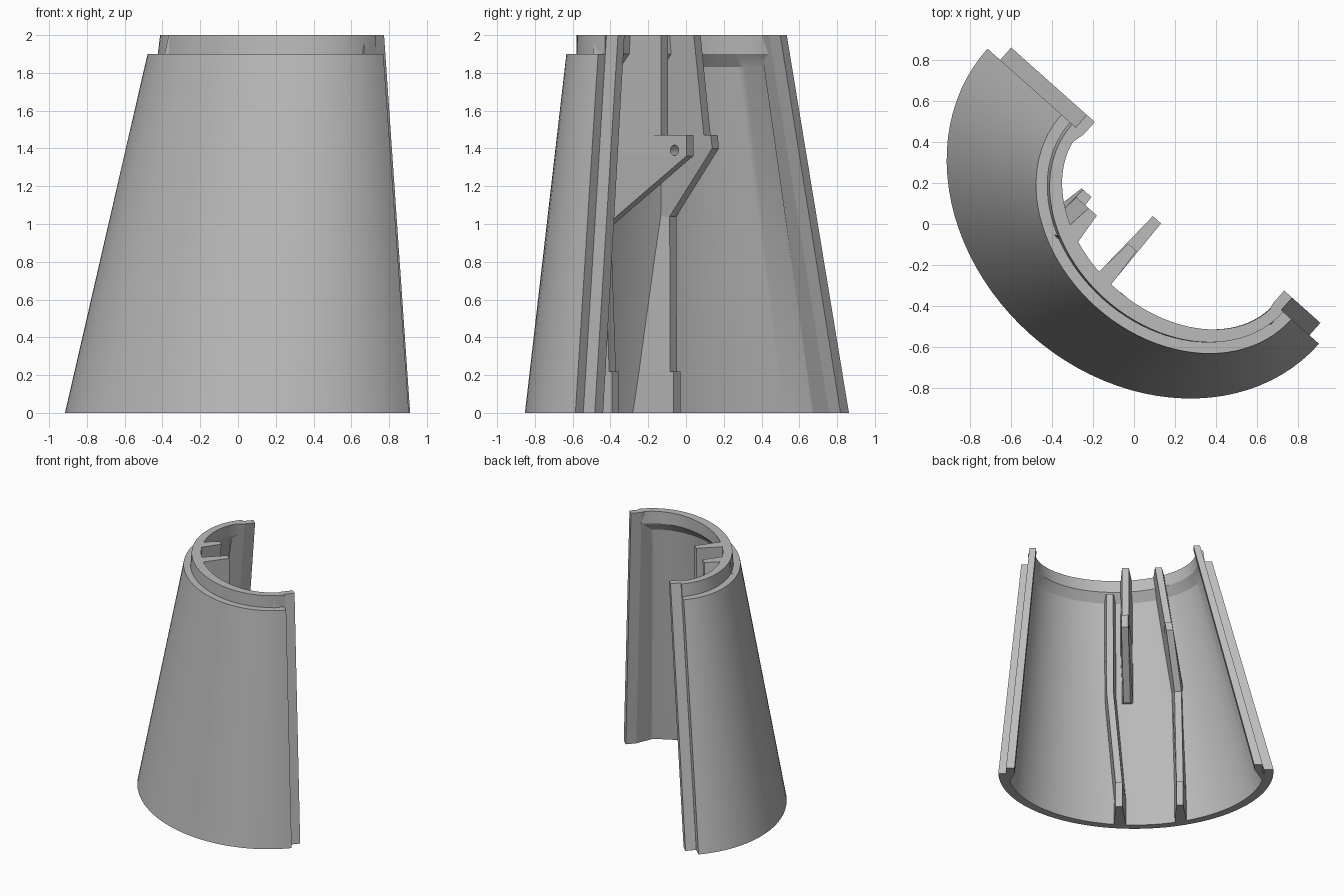
import bpy, bmesh, math
from mathutils import Vector

if "Cube" in bpy.data.objects:
    bpy.data.objects.remove(bpy.data.objects["Cube"])

grey = bpy.data.materials.new("plain grey")
grey.use_nodes = True
grey.diffuse_color = (0.5, 0.5, 0.5, 1)
grey.node_tree.nodes["Principled BSDF"].inputs["Base Color"].default_value = (0.5, 0.5, 0.5, 1)

CUT = -0.164      # plane where the outer wall ends
TONGUE = -0.245   # plane where the tongues end
AXIS = -0.16      # depth of the oval's axis


def place(u, v, z):
    """u runs along the opening, v runs outward from it."""
    return Vector((0.747 * u - 0.665 * v, -0.665 * u - 0.747 * v, z))


def centre(z):
    return -0.02 + 0.08 * z


def inner_oval(z):
    return 1.01 - 0.175 * z, 0.84 - 0.175 * z


def wall_v(u, z):
    a, b = inner_oval(z)
    return AXIS + b * math.sqrt(1 - ((u - centre(z)) / a) ** 2)


def loft(name, rings, smooth=False):
    """Join closed rings of equal length and cap both ends."""
    bm = bmesh.new()
    rows = [[bm.verts.new(p) for p in ring] for ring in rings]
    n = len(rows[0])
    for a, b in zip(rows, rows[1:]):
        for i in range(n):
            j = (i + 1) % n
            bm.faces.new((a[i], a[j], b[j], b[i]))
    bm.faces.new(rows[0])
    bm.faces.new(rows[-1][::-1])
    bmesh.ops.remove_doubles(bm, verts=bm.verts, dist=0.0001)
    bmesh.ops.recalc_face_normals(bm, faces=bm.faces)
    mesh = bpy.data.meshes.new(name)
    bm.to_mesh(mesh)
    bm.free()
    obj = bpy.data.objects.new(name, mesh)
    bpy.context.collection.objects.link(obj)
    mesh.materials.append(grey)
    if smooth:
        bpy.ops.object.select_all(action='DESELECT')
        obj.select_set(True)
        bpy.context.view_layer.objects.active = obj
        bpy.ops.object.shade_smooth_by_angle(angle=math.radians(25))
    return obj


# Leaning half-oval wall with a stepped rim: (half width, depth, z)
profile = [(1.085, 0.9, 0), (0.752, 0.587, 1.9), (0.695, 0.535, 1.9), (0.69, 0.528, 2),
           (0.635, 0.455, 2), (0.64, 0.46, 1.9),
           (*inner_oval(1.83), 1.83), (*inner_oval(0), 0)]
STEPS = 48
rings = []
for k in range(STEPS + 1):
    ring = []
    for a, b, z in profile:
        start = math.asin((CUT - AXIS) / b)
        t = start + (math.pi - 2 * start) * k / STEPS
        ring.append(place(centre(z) + a * math.cos(t), AXIS + b * math.sin(t), z))
    rings.append(ring)
loft("shell_wall", rings, smooth=True)

# Tongues along both long edges, blending back into the wall
for side, label in ((-1, "right"), (1, "left")):
    rings = []
    for z, mid, outer, inner, heel, back in ((0, -0.01, 1.012, 0.945, 1.0, 0),
                                             (2, 0.145, 0.672, 0.62, 0.64, -0.08)):
        uo, ui, uh = mid + side * outer, mid + side * inner, mid + side * heel
        rings.append([place(uo, TONGUE, z), place(ui, TONGUE, z),
                      place(ui, CUT, z), place(uh, back, z), place(uo, back, z)])
    loft(label + "_tongue", rings)


def rib(name, levels, tip=0.027, root=0.048):
    """Upright fin from the wall to a stepped inner edge: (z, u, tip v)."""
    rings = []
    for z, u, v in levels:
        back = wall_v(u, z) + 0.02
        rings.append([place(u - tip, v, z), place(u + tip, v, z),
                      place(u + root, back, z), place(u - root, back, z)])
    return loft(name, rings)


# Short hooked rib, tall hooked rib and low guide rib
short_rib = rib("short_hooked_rib", [
    (1.0, 0.07, 0.47), (1.36, 0.07, -0.09), (1.47, 0.07, -0.09),
    (1.47, 0.07, 0.09), (2, 0.07, 0.09)])
rib("tall_hooked_rib", [
    (0, -0.35, 0.375), (0.22, -0.35, 0.375), (0.22, -0.35, 0.4),
    (1.04, -0.335, 0.39), (1.4, -0.28, 0.04), (1.47, -0.27, 0.04),
    (1.47, -0.27, 0.09), (2, -0.19, 0.09)])
rib("low_guide_rib", [
    (0, 0.13, 0.385), (0.22, 0.13, 0.385), (0.22, 0.13, 0.405),
    (1.04, 0.2, 0.38), (1.88, 0.2, 0.292)])

# Pin hole through the short hooked rib
hole_rings = []
for u in (-0.1, 0.25):
    hole_rings.append([place(u, 0.028 * math.cos(t * math.pi / 8) - 0.008,
                             1.39 + 0.028 * math.sin(t * math.pi / 8)) for t in range(16)])
cutter = loft("pin_hole_cutter", hole_rings)
cutter.hide_render = True
cutter.hide_viewport = True
cutter.display_type = 'WIRE'
cut = short_rib.modifiers.new("pin hole", 'BOOLEAN')
cut.operation = 'DIFFERENCE'
cut.solver = 'EXACT'
cut.object = cutter
